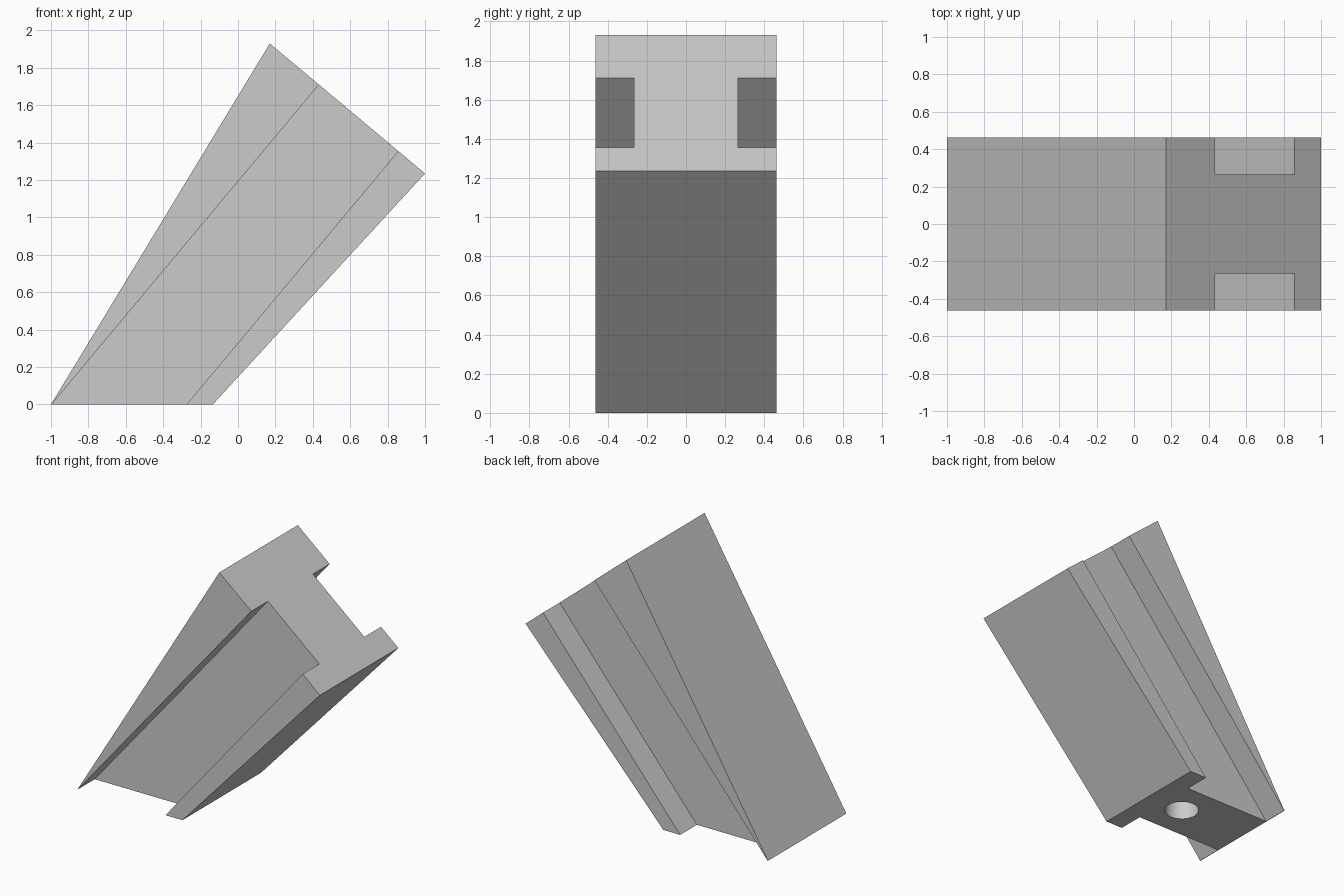
import bpy
import bmesh

cube = bpy.data.objects.get("Cube")
if cube:
    bpy.data.objects.remove(cube, do_unlink=True)

HALF = 0.462   # half width of the flanges
WEB = 0.265    # half thickness of the web

grey = bpy.data.materials.new("light_grey")
grey.use_nodes = True
colour = (0.6, 0.6, 0.6, 1)
grey.diffuse_color = colour
grey.node_tree.nodes["Principled BSDF"].inputs["Base Color"].default_value = colour


def make_object(name, bm):
    bmesh.ops.recalc_face_normals(bm, faces=bm.faces)
    mesh = bpy.data.meshes.new(name)
    bm.to_mesh(mesh)
    bm.free()
    mesh.materials.append(grey)
    obj = bpy.data.objects.new(name, mesh)
    bpy.context.collection.objects.link(obj)
    return obj


def i_section(bm, top, groove_top, groove_low, low):
    """I-shaped ring from four (x, z) stations, mirrored across y."""
    side = [(top, HALF), (groove_top, HALF), (groove_top, WEB),
            (groove_low, WEB), (groove_low, HALF), (low, HALF)]
    ring = side + [(p, -y) for p, y in reversed(side)]
    return [bm.verts.new((p[0], y, p[1])) for p, y in ring]


# Slanted, widening beam: loft from the ground section to the end section
bm = bmesh.new()
foot = i_section(bm, (-1, 0), (-0.997, 0), (-0.275, 0), (-0.135, 0))
head = i_section(bm, (0.17, 1.93), (0.433, 1.71), (0.857, 1.355), (1, 1.235))
bm.faces.new(foot)
bm.faces.new(head)
for i in range(len(foot)):
    j = (i + 1) % len(foot)
    bm.faces.new((foot[i], foot[j], head[j], head[i]))
beam = make_object("slanted_beam", bm)

# Round blind hole in the underside
bm = bmesh.new()
bmesh.ops.create_cone(bm, cap_ends=True, segments=48, radius1=0.12, radius2=0.12, depth=0.8)
cutter = make_object("hole_cutter", bm)
cutter.location = (-0.44, 0, 0)
cutter.hide_render = True

cut = beam.modifiers.new("peg_hole", "BOOLEAN")
cut.object = cutter
cut.operation = "DIFFERENCE"
cut.solver = "EXACT"
bpy.context.view_layer.objects.active = beam
beam.select_set(True)
cutter.select_set(False)
bpy.ops.object.modifier_apply(modifier=cut.name)
bpy.data.objects.remove(cutter, do_unlink=True)
bpy.ops.object.shade_smooth_by_angle(angle=0.4)
